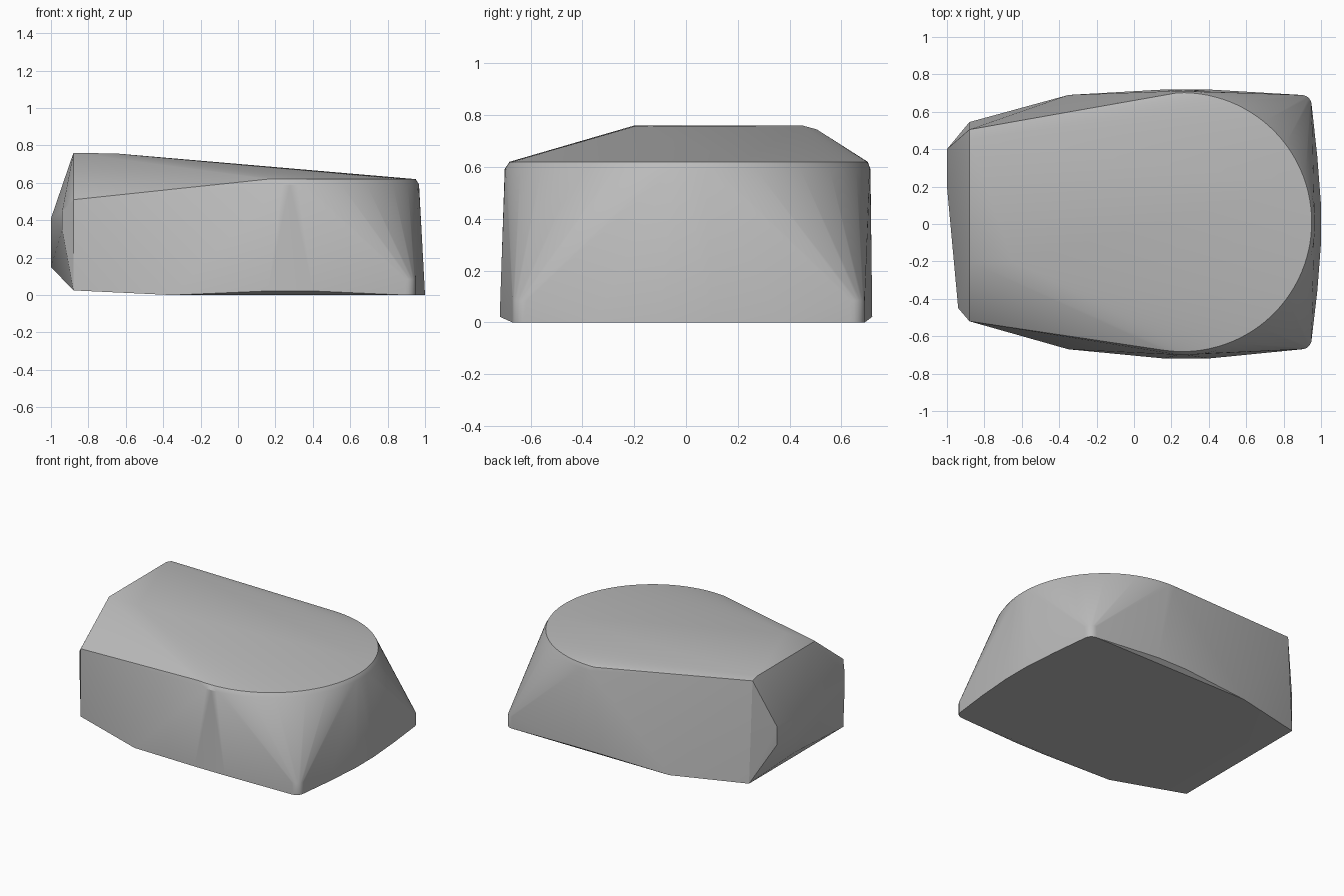
import bpy, bmesh, math

cube = bpy.data.objects.get("Cube")
if cube:
    bpy.data.objects.remove(cube, do_unlink=True)


def make_material(name, colour):
    mat = bpy.data.materials.new(name)
    mat.use_nodes = True
    mat.diffuse_color = colour
    mat.node_tree.nodes["Principled BSDF"].inputs["Base Color"].default_value = colour
    return mat


def arc(cx, cy, z, radius, start, end, steps):
    """Points on a horizontal arc, angles in degrees."""
    angles = [math.radians(start + (end - start) * i / steps) for i in range(steps + 1)]
    return [(cx + radius * math.cos(a), cy + radius * math.sin(a), z) for a in angles]


points = []

# Rounded top rim with a narrow bevel
points += arc(0.258, 0.01, 0.62, 0.692, -98, 92, 56)
points += arc(0.262, 0.006, 0.592, 0.706, -92, 90, 56)

# Raised end of the sloping top
points += [(-0.88, -0.2, 0.76), (-0.65, -0.2, 0.757),
           (-0.88, 0.45, 0.76), (-0.88, 0.505, 0.745), (-0.88, -0.52, 0.51)]

# Base outline, mirrored front to back
for side, edge in ((1, 0.69), (-1, 0.67)):
    start = 0 if side > 0 else -90
    for z in (0, 0.085):
        points += arc(0.895, side * (edge - 0.055), z, 0.055, start, start + 90, 6)
    points += [(-0.35, side * edge, 0), (0.98, side * 0.36, 0), (1, side * 0.1, 0)]
    points += [(x, side * 0.719, 0.022) for x in (0.16, 0.28, 0.4)]

# Lower corners of the narrow end
points += [(-0.88, 0.545, 0.025), (-0.88, -0.52, 0.025)]

# Bulge on the narrow end
points += [(-1, 0.4, 0.41), (-1, 0.4, 0.28), (-1, 0.2, 0.15), (-1, 0.2, 0.41),
           (-0.94, -0.45, 0.45), (-0.94, -0.45, 0.35)]

# Wrap the outline points in a closed shell
bm = bmesh.new()
for p in points:
    bm.verts.new(p)
hull = bmesh.ops.convex_hull(bm, input=bm.verts[:], use_existing_faces=False)
loose = [v for v in bm.verts if not v.link_faces]
bmesh.ops.delete(bm, geom=loose, context='VERTS')
bmesh.ops.dissolve_limit(bm, angle_limit=math.radians(0.3),
                         verts=bm.verts[:], edges=bm.edges[:])
bmesh.ops.recalc_face_normals(bm, faces=bm.faces[:])
mesh = bpy.data.meshes.new("shell")
bm.to_mesh(mesh)
bm.free()

shell = bpy.data.objects.new("shell", mesh)
bpy.context.collection.objects.link(shell)
mesh.materials.append(make_material("plain grey", (0.5, 0.5, 0.5, 1)))

bpy.ops.object.select_all(action='DESELECT')
shell.select_set(True)
bpy.context.view_layer.objects.active = shell
bpy.ops.object.shade_smooth_by_angle(angle=math.radians(30))
